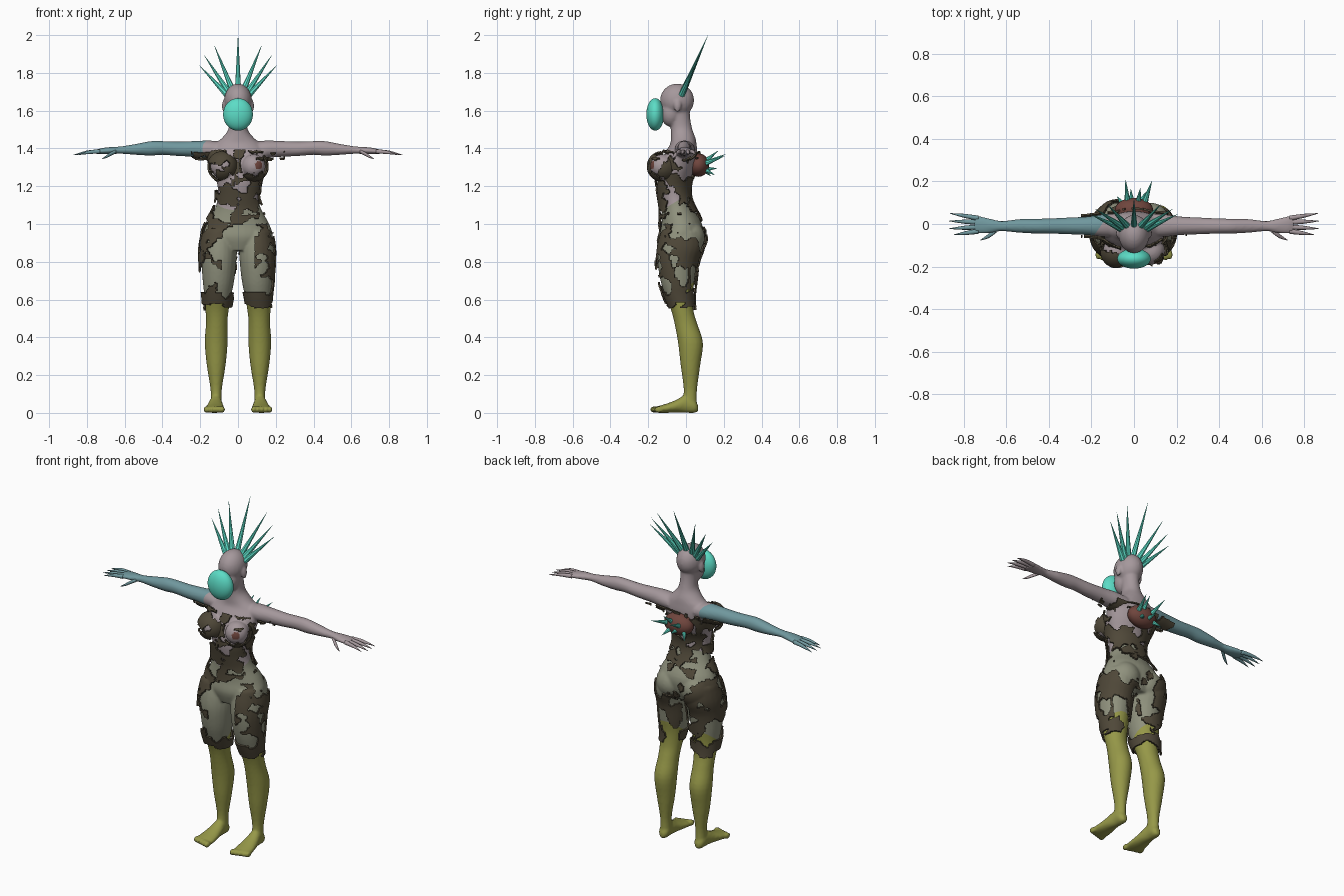
import bpy, bmesh, math
from mathutils import Vector, Matrix, noise

if "Cube" in bpy.data.objects:
    bpy.data.objects.remove(bpy.data.objects["Cube"])


def material(name, r, g, b):
    m = bpy.data.materials.new(name)
    m.diffuse_color = (r, g, b, 1)
    m.use_nodes = True
    m.node_tree.nodes["Principled BSDF"].inputs["Base Color"].default_value = m.diffuse_color
    return m


SKIN = material("lilac_grey", .376, .314, .332)
TEAL = material("dusty_teal", .162, .314, .342)
CLOTH = material("grey_green", .275, .283, .205)
OLIVE = material("olive", .305, .314, .065)
BROWN = material("dark_brown", .078, .064, .040)
AQUA = material("aqua", .107, .716, .565)
RUST = material("rust", .160, .060, .047)


def finish(name, bm, mats, smooth=True):
    bmesh.ops.recalc_face_normals(bm, faces=bm.faces)
    for f in bm.faces:
        f.smooth = smooth
    mesh = bpy.data.meshes.new(name)
    bm.to_mesh(mesh)
    bm.free()
    for m in mats:
        mesh.materials.append(m)
    ob = bpy.data.objects.new(name, mesh)
    bpy.context.collection.objects.link(ob)
    return ob


def bake(ob):
    """Replace the mesh by its modified result."""
    dg = bpy.context.evaluated_depsgraph_get()
    mesh = bpy.data.meshes.new_from_object(ob.evaluated_get(dg))
    ob.modifiers.clear()
    ob.data = mesh


def loft(bm, axis, rows, side=1, n=24, steps=4):
    """Oval loft; rows are (position, low a, high a, low b, high b)."""
    dense = []
    for i in range(len(rows) - 1):
        p = [rows[max(0, min(len(rows) - 1, i + k))] for k in (-1, 0, 1, 2)]
        for s in range(steps):
            t = s / steps
            dense.append([.5 * (2 * b + (c - a) * t + (2 * a - 5 * b + 4 * c - d) * t * t
                                + (3 * b - a - 3 * c + d) * t ** 3) for a, b, c, d in zip(*p)])
    dense.append(list(rows[-1]))
    rings = []
    for t, a0, a1, b0, b1 in dense:
        ring = []
        for k in range(n):
            w = math.tau * k / n
            v = [(a0 + a1) / 2 + (a1 - a0) / 2 * math.cos(w), (b0 + b1) / 2 + (b1 - b0) / 2 * math.sin(w)]
            v.insert(axis, t)
            ring.append(bm.verts.new((v[0] * side, v[1], v[2])))
        rings.append(ring)
    for r, q in zip(rings, rings[1:]):
        for k in range(n):
            bm.faces.new((r[k], r[(k + 1) % n], q[(k + 1) % n], q[k]))
    bm.faces.new(rings[0])
    bm.faces.new(rings[-1])


def ball(bm, c, r, seg=24):
    bmesh.ops.create_uvsphere(bm, u_segments=seg, v_segments=seg * 2 // 3, radius=1,
                              matrix=Matrix.Translation(c) @ Matrix.Diagonal((*r, 1)))


def cone(bm, a, b, r):
    a, b = Vector(a), Vector(b)
    d = b - a
    bmesh.ops.create_cone(bm, cap_ends=True, segments=8, radius1=r, radius2=.0005, depth=d.length,
                          matrix=Matrix.Translation((a + b) / 2) @ d.to_track_quat('Z', 'Y').to_matrix().to_4x4())


# torso and neck
bm = bmesh.new()
torso = [(.86, .11, -.12, .06), (.93, .18, -.14, .085), (1.0, .165, -.13, .085), (1.08, .122, -.128, .04),
         (1.15, .106, -.138, .015), (1.22, .112, -.148, .018), (1.3, .136, -.14, .05), (1.37, .15, -.115, .06),
         (1.42, .125, -.085, .056), (1.455, .085, -.08, .05), (1.5, .052, -.08, .034), (1.56, .046, -.085, .022),
         (1.62, .05, -.09, .02)]
loft(bm, 2, [(z, -w, w, f, b) for z, w, f, b in torso], n=32)
# head
ball(bm, (0, -.047, 1.655), (.073, .09, .088))
ball(bm, (0, -.08, 1.59), (.056, .056, .075))

leg = [(.04, .085, .147, -.025, .058), (.12, .086, .145, -.012, .058), (.25, .066, .165, -.028, .075),
       (.37, .055, .176, -.042, .09), (.47, .056, .17, -.06, .06), (.54, .05, .172, -.078, .04),
       (.62, .036, .178, -.11, .036), (.7, .02, .187, -.135, .045), (.8, .009, .193, -.15, .058),
       (.88, .006, .193, -.145, .085), (.96, .02, .178, -.125, .08)]
foot = [(.064, .104, .128, .008, .04), (.045, .088, .145, 0, .07), (0, .085, .15, 0, .095),
        (-.05, .078, .162, .002, .07), (-.1, .072, .173, 0, .05), (-.14, .07, .179, 0, .038), (-.16, .073, .177, .002, .03)]
arm = [(.08, -.06, .05, 1.35, 1.435), (.15, -.06, .045, 1.35, 1.442), (.22, -.052, .035, 1.355, 1.44),
       (.32, -.048, .03, 1.36, 1.436), (.4, -.045, .026, 1.366, 1.439), (.46, -.045, .025, 1.362, 1.439),
       (.54, -.041, .023, 1.366, 1.424), (.62, -.034, .014, 1.372, 1.411), (.67, -.042, .024, 1.37, 1.408),
       (.72, -.046, .036, 1.37, 1.402), (.75, -.042, .036, 1.37, 1.394)]
for s in (-1, 1):
    loft(bm, 2, leg, s)
    loft(bm, 1, foot, s)
    loft(bm, 0, arm, s)
    for k in range(5):  # toes
        ball(bm, (s * (.083 + .022 * k), -.168 + .006 * k, .018), (.014 - .0008 * k, .024, .018), 12)
    ball(bm, (s * .082, -.125, 1.305), (.064, .066, .064))   # bust
    ball(bm, (s * .078, .022, .93), (.085, .078, .085))      # buttocks
    ball(bm, (s * .074, -.045, 1.625), (.011, .02, .034), 12)  # ears
body = finish("body", bm, [SKIN])
m = body.modifiers.new("fuse", 'REMESH')
m.mode, m.voxel_size = 'VOXEL', .007
m = body.modifiers.new("soften", 'SMOOTH')
m.factor, m.iterations = .5, 4
bake(body)
body.data.materials.clear()
for mat in (SKIN, TEAL, CLOTH, OLIVE, RUST):
    body.data.materials.append(mat)

# colour regions: tilted dividing planes (point, normal towards region)
WAIST = Vector((0, -.15, 1.06)), Vector((0, .6, -1))
KNEE = Vector((0, -.1, .58)), Vector((0, .8, -1))
SLEEVE = Vector((-.15, 0, 1.4)), Vector((-1, .7, 0))


def inside(p, plane):
    return (p - plane[0]).dot(plane[1]) > 0


bm = bmesh.new()
bm.from_mesh(body.data)
for co, no in (WAIST, KNEE, SLEEVE):
    bmesh.ops.bisect_plane(bm, geom=bm.verts[:] + bm.edges[:] + bm.faces[:], plane_co=co, plane_no=no)
for f in bm.faces:
    c = f.calc_center_median()
    f.smooth = True
    f.material_index = 0
    if c.z > 1.3 and inside(c, SLEEVE):
        f.material_index = 1
    elif inside(c, KNEE):
        f.material_index = 3
    elif inside(c, WAIST):
        f.material_index = 2
    elif (c - Vector((.105, -.17, 1.31))).length < .024:
        f.material_index = 4
bm.to_mesh(body.data)


# ragged camouflage plates: shell of the body kept in angular cells
def plated(p):
    scale = 20 if p.z > 1.05 else 13
    q = p * scale + noise.noise_vector(p * 25) * .2
    cell = noise.voronoi(q, distance_metric='MANHATTAN')[1][0]
    h = (math.sin(cell.dot(Vector((12.99, 78.23, 37.72)))) * 43758.5) % 1
    if p.z > 1.385 or p.z < .545 + .06 * h or abs(p.x) > .25:
        return False
    if (p - Vector((.105, -.17, 1.31))).length < .03:
        return False
    if p.z > 1.08:
        return h < (.54 if p.y < -.02 else .45)
    if p.z > 1.0:
        return h < .38
    if p.y < 0 and abs(p.x) < .09 and p.z > .64:
        return h < .08
    if p.z < .64 and p.y < 0:
        return h < .75
    return h < (.55 if p.y < .02 else .4)


bmesh.ops.delete(bm, geom=[f for f in bm.faces if not plated(f.calc_center_median())], context='FACES')
bm.normal_update()
for v, n in [(v, v.normal.copy()) for v in bm.verts]:
    v.co += n * .009
for f in bm.faces:
    f.material_index = 0
plates = finish("camouflage_plates", bm, [BROWN])
m = plates.modifiers.new("thickness", 'SOLIDIFY')
m.thickness, m.offset = .009, -1
bake(plates)
bpy.context.view_layer.objects.active = plates
plates.select_set(True)
bpy.ops.object.shade_smooth_by_angle(angle=math.radians(40))

# clawed fingers and thumbs
for s, name, mat in ((-1, "right_fingers", TEAL), (1, "left_fingers", SKIN)):
    bm = bmesh.new()
    for y0, y1, tip in ((-.034, -.05, .845), (-.014, -.022, .87), (.008, .014, .87), (.027, .05, .865)):
        rows = []
        for t, r in ((0, .012), (.35, .0105), (.6, .008), (1, .001)):
            x, y, z = .73 + (tip - .73) * t, y0 + (y1 - y0) * t, 1.384 - .018 * t * t
            rows.append((x, y - r, y + r, z - r, z + r))
        loft(bm, 0, rows, s, n=10)
    loft(bm, 0, [(.645, -.04, -.015, 1.375, 1.395), (.675, -.062, -.04, 1.36, 1.38),
                 (.695, -.071, -.055, 1.35, 1.365), (.72, -.077, -.074, 1.343, 1.346)], s, n=10)
    finish(name, bm, [mat])

# face mask
bm = bmesh.new()
ball(bm, (0, -.163, 1.58), (.079, .047, .086), 32)
finish("mask", bm, [AQUA])

# crest of head spikes, fanned in one leaning plane
bm = bmesh.new()
for x0, z0, x1, z1 in ((0, 1.70, 0, 2.0), (.026, 1.70, .125, 1.945), (.048, 1.695, .18, 1.895), (.06, 1.685, .205, 1.84)):
    for s in ((-1, 1) if x0 else (1,)):
        cone(bm, (s * x0, -.02 + (z0 - 1.69) * .44, z0), (s * x1, -.02 + (z1 - 1.69) * .44, z1), .017)
finish("head_spikes", bm, [AQUA], False)

# back growth with its spikes
bm = bmesh.new()
ball(bm, (0, .066, 1.312), (.09, .056, .062))
finish("back_lump", bm, [RUST])
bm = bmesh.new()
for a, b in (((-.03, .10, 1.32), (-.04, .21, 1.37)), ((.05, .10, 1.32), (.085, .205, 1.36)),
             ((.02, .10, 1.33), (.03, .17, 1.388)), ((-.01, .10, 1.29), (-.015, .165, 1.295)),
             ((.03, .10, 1.29), (.055, .15, 1.26)), ((-.05, .09, 1.29), (-.08, .13, 1.255))):
    cone(bm, a, b, .015)
finish("back_spikes", bm, [AQUA], False)
